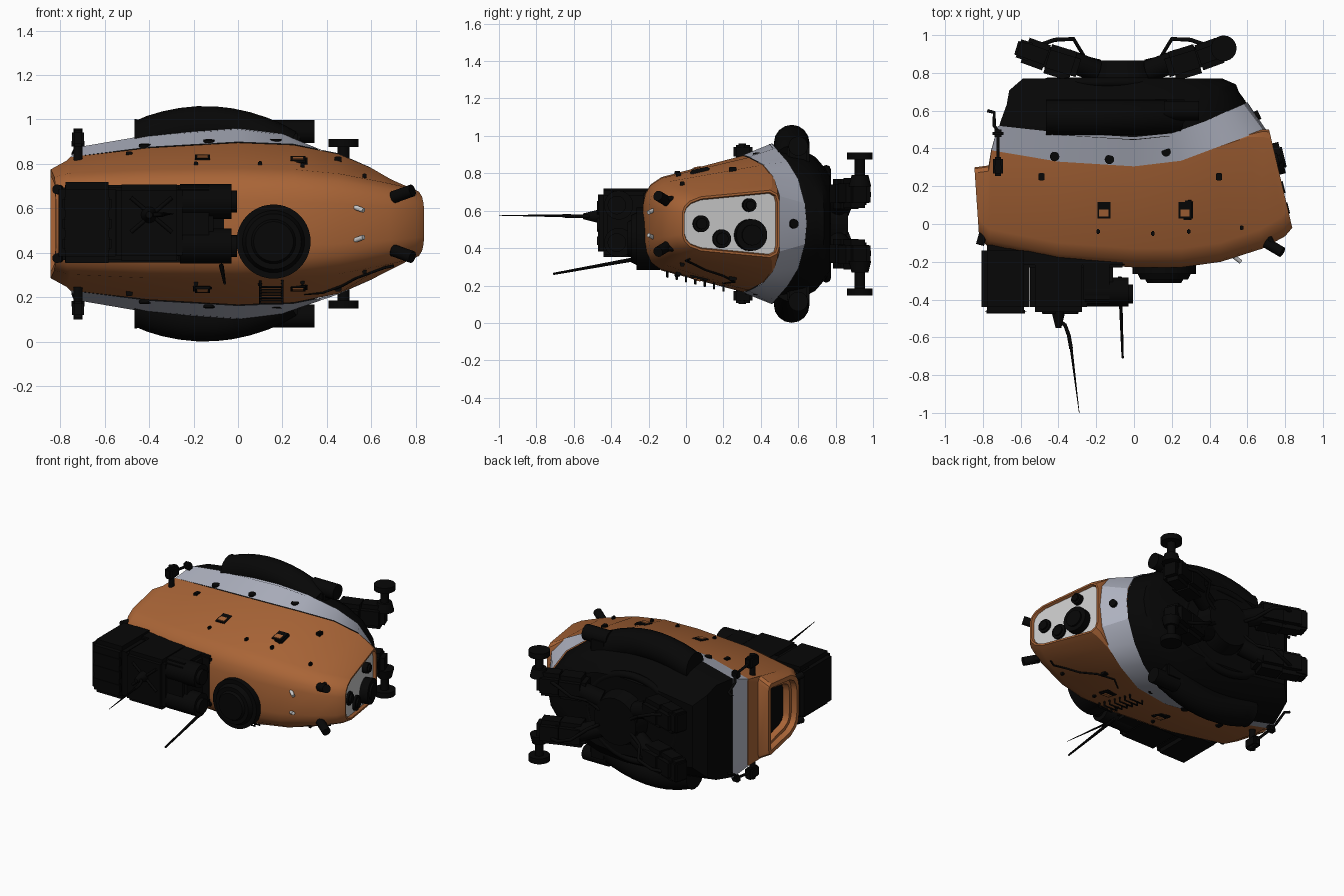
import bpy, bmesh, math
from mathutils import Vector, Matrix

if "Cube" in bpy.data.objects:
    bpy.data.objects.remove(bpy.data.objects["Cube"])

ZC = 0.53  # mirror height

def mat(name, c):
    m = bpy.data.materials.new(name)
    m.diffuse_color = (*c, 1)
    m.use_nodes = True
    m.node_tree.nodes["Principled BSDF"].inputs["Base Color"].default_value = m.diffuse_color
    return m

ORANGE = mat("orange_paint", (0.40, 0.13, 0.038))
GREY = mat("grey_paint", (0.42, 0.44, 0.52))
PALE = mat("pale_panel", (0.58, 0.58, 0.55))
DARK = mat("dark_metal", (0.002, 0.002, 0.002))

def finish(name, bm, *mats):
    bmesh.ops.recalc_face_normals(bm, faces=bm.faces)
    me = bpy.data.meshes.new(name)
    bm.to_mesh(me)
    bm.free()
    for m in mats:
        me.materials.append(m)
    ob = bpy.data.objects.new(name, me)
    bpy.context.collection.objects.link(ob)
    return ob

def box(name, loc, size, m=DARK, bevel=0.012, rot=0.0, axis='Z'):
    bm = bmesh.new()
    bmesh.ops.create_cube(bm, size=1)
    bmesh.ops.scale(bm, vec=size, verts=bm.verts)
    if bevel:
        bmesh.ops.bevel(bm, geom=bm.edges[:], offset=min(bevel, min(size) * .4), segments=2, affect='EDGES')
    bmesh.ops.transform(bm, matrix=Matrix.Translation(loc) @ Matrix.Rotation(rot, 4, axis), verts=bm.verts)
    return finish(name, bm, m)

def cyl(name, p1, p2, r1, m=DARK, r2=None, n=24):
    p1, p2 = Vector(p1), Vector(p2)
    d = p2 - p1
    bm = bmesh.new()
    bmesh.ops.create_cone(bm, cap_ends=True, segments=n, radius1=r1, radius2=r1 if r2 is None else r2, depth=d.length)
    bmesh.ops.transform(bm, matrix=Matrix.Translation((p1 + p2) / 2) @ d.to_track_quat('Z', 'Y').to_matrix().to_4x4(), verts=bm.verts)
    return finish(name, bm, m)

def tube(name, pts, r, m=DARK, res=2):
    cu = bpy.data.curves.new(name, 'CURVE')
    cu.dimensions, cu.bevel_depth, cu.bevel_resolution, cu.use_fill_caps = '3D', r, res, True
    sp = cu.splines.new('POLY')
    sp.points.add(len(pts) - 1)
    for p, co in zip(sp.points, pts):
        p.co = (*co, 1)
    sp.use_smooth = True
    cu.materials.append(m)
    ob = bpy.data.objects.new(name, cu)
    bpy.context.collection.objects.link(ob)
    return ob

def loft(bm, rings):
    vs = [[bm.verts.new(p) for p in r] for r in rings]
    n = len(vs[0])
    for a, b in zip(vs, vs[1:]):
        for i in range(n):
            bm.faces.new((a[i], a[(i + 1) % n], b[(i + 1) % n], b[i]))
    return vs

# Hull stations: x at front, x at back, front y, back y, crease half height, back half height, corner rounding
ST = [(-.82, -.845, -.07, .30, .21, .245, .03), (-.77, -.77, -.125, .31, .225, .285, .03),
      (-.755, -.755, -.13, .40, .228, .30, .01), (-.4, -.4, -.2, .34, .245, .342, .01),
      (0, 0, -.23, .315, .25, .365, .01), (.25, .25, -.23, .345, .245, .355, .01),
      (.46, .45, -.2, .42, .225, .315, .01), (.68, .6, -.13, .475, .185, .25, .015),
      (.8, .68, -.065, .5, .16, .2, .04), (.838, .715, -.02, .5, .145, .18, .05)]

def section(xf, xb, yf, yb, hc, hb, c):
    half = [(yf, .4 * hc), (yf + .012, .64 * hc), (yf + .04, .84 * hc), (yf + .1, hc),
            (yb - c, hb), (yb - c * .25, hb - c * .4), (yb, hb - c * 1.2)]
    pts = half + [(y, -h) for y, h in reversed(half)]
    return [(xf + (xb - xf) * (y - yf) / (yb - yf), y, ZC + h) for y, h in pts]

def surf_h(x, y):
    """Half height of the hull side at x, y."""
    for a, b in zip(ST, ST[1:]):
        if a[0] <= x <= b[0]:
            t = (x - a[0]) / (b[0] - a[0])
            _, _, yf, yb, hc, hb, c = [p + (q - p) * t for p, q in zip(a, b)]
            return hc + (hb - hc) * (y - yf - .1) / (yb - yf - .1 - c)
    return .25

bm = bmesh.new()
vs = loft(bm, [section(*s) for s in ST])
left, right = bm.faces.new(vs[0]), bm.faces.new(vs[-1])
bmesh.ops.recalc_face_normals(bm, faces=bm.faces)
for f, steps, mi in ((right, ((.012, 0), (.006, -.02)), 1), (left, ((.03, 0), (.008, -.035), (.025, 0), (.008, -.04)), 2)):
    for th, dp in steps:
        bmesh.ops.inset_region(bm, faces=[f], thickness=th, depth=dp)
    f.material_index = mi
finish("hull", bm, ORANGE, PALE, DARK)

# Grey collar and dark rear body
def loop(half):
    return [(x, y, ZC + h) for x, y, h in half] + [(x, y, ZC - h) for x, y, h in reversed(half[1:-1])]
low = loop([(-.755, .395, 0), (-.755, .39, .30), (-.4, .33, .345), (0, .305, .368), (.25, .335, .358),
            (.45, .41, .318), (.6, .465, .252), (.685, .495, .15), (.70, .498, 0)])
up = loop([(-.72, .52, 0), (-.72, .52, .345), (-.4, .485, .40), (0, .46, .43), (.2, .48, .405),
           (.38, .545, .33), (.5, .60, .24), (.58, .635, .11), (.60, .645, 0)])
bm = bmesh.new()
loft(bm, [low, up])
finish("grey_collar", bm, GREY)
bm = bmesh.new()
rings = [[(-.06 + (x + .06) * sx, y + (.77 - y) * t, ZC + (z - ZC) * sz) for x, y, z in up]
         for sx, sz, t in ((.99, .99, -.05), (.985, .985, .05), (.93, .95, .45), (.91, .83, .75), (.8, .62, 1))]
vs = loft(bm, rings)
bm.faces.new(vs[-1])
finish("rear_body", bm, DARK)
tube("rear_ring", [(-.12 + .34 * math.cos(a), .75, ZC + .29 * math.sin(a)) for a in [i * math.tau / 48 for i in range(49)]], .025)
cyl("rear_hub", (-.06, .72, ZC), (-.06, .865, ZC), .2, r2=.16)
box("rear_hub_block", (-.06, .8, ZC), (.32, .13, .22))
box("rear_left_block", (-.53, .68, ZC), (.22, .14, .36), bevel=.04)

# Everything mirrored above and below the middle plane
for s, tag in ((1, "upper"), (-1, "lower")):
    z = lambda h: ZC + s * h
    # Arched canister along the rear edge
    xs = [-.465, -.43, -.38, -.32, -.25, -.18, -.11, -.04, .03, .1, .17, .22]
    tube(f"{tag}_arched_canister", [(x, .565, z(.435 - .75 * (max(x, -.43) + .15) ** 2)) for x in xs], .095, res=6)
    cyl(f"{tag}_tank", (.16, .6, z(.415)), (.345, .6, z(.415)), .052)
    box(f"{tag}_tank_mount", (.22, .6, z(.36)), (.12, .12, .12))
    # Rear arms
    for k, side in ((1, "right"), (-1, "left")):
        ox = -.06
        p = [(ox + k * .14, .81, z(.1)), (ox + k * .3, .87, z(.16)), (ox + k * .52, .92, z(.18))]
        for i in range(2):
            cyl(f"{tag}_{side}_arm_{i}", p[i], p[i + 1], .058 - i * .01)
        box(f"{tag}_{side}_arm_joint", (ox + k * .33, .855, z(.16)), (.2, .16, .16), rot=k * .3, bevel=.03)
        box(f"{tag}_{side}_arm_hand", (ox + k * .46, .9, z(.165)), (.18, .14, .16), rot=k * .35, bevel=.03)
        tube(f"{tag}_{side}_arm_hose", [(ox + k * .12, .86, z(.05)), (ox + k * .2, .88, z(.1)), (ox + k * .26, .98, z(.15)), (ox + k * .36, .975, z(.19)), (ox + k * .46, .94, z(.2))], .011)
    cyl(f"{tag}_wheel_neck", (.475, .93, z(.2)), (.475, .93, z(.36)), .028)
    cyl(f"{tag}_wheel", (.475, .93, z(.345)), (.475, .93, z(.382)), .068)
    cyl(f"{tag}_wheel_base", (.475, .93, z(.2)), (.475, .93, z(.26)), .06, r2=.045)
    box(f"{tag}_left_pad", (-.58, .92, z(.17)), (.09, .1, .14), rot=-.3)
    # Left corner masts
    box(f"{tag}_mast_head", (-.72, .305, z(.385)), (.055, .1, .075))
    cyl(f"{tag}_mast", (-.72, .3, z(.25)), (-.72, .3, z(.43)), .02)
    tube(f"{tag}_mast_rod", [(-.72, .33, z(.38)), (-.72, .49, z(.36)), (-.74, .52, z(.32)), (-.74, .59, z(.28)), (-.775, .6, z(.27))], .009)
    box(f"{tag}_mast_box", (-.72, .48, z(.36)), (.06, .04, .05))
    # Side windows, studs and collar ports
    for i, x in enumerate((-.16, .27)):
        h = surf_h(x, .075)
        box(f"{tag}_window_{i}", (x, .075, z(h - .008)), (.085, .105, .03), bevel=.008, rot=s * .21, axis='X')
        box(f"{tag}_window_sill_{i}", (x, .06, z(h - .001)), (.06, .05, .02), ORANGE, .006, s * .21, 'X')
    for i, (x, y, w) in enumerate(((-.49, .25, .03), (.45, .25, .03), (-.19, -.04, .018), (.1, -.05, .018), (.29, -.04, .018), (.57, -.02, .018))):
        box(f"{tag}_stud_{i}", (x, y, z(surf_h(x, y))), (w, w * 1.4, .03), bevel=.004)
    for i, (x, y, h) in enumerate(((-.42, .36, .353), (-.13, .345, .373), (.17, .385, .375))):
        cyl(f"{tag}_collar_port_{i}", (x, y, z(h - .03)), (x, y - .003, z(h + .006)), .025, n=16)
    # Lamps at both ends of the nose
    cyl(f"{tag}_right_lamp_stem", (.7, -.04, z(.13)), (.735, -.11, z(.135)), .015, n=12)
    cyl(f"{tag}_right_lamp", (.7, -.1, z(.12)), (.785, -.15, z(.15)), .028, n=16)
    cyl(f"{tag}_left_lamp", (-.79, -.02, z(.15)), (-.815, -.11, z(.155)), .022, n=16)
    cyl(f"{tag}_pale_tube", (.525, -.17, z(.075)), (.565, -.2, z(.06)), .011, PALE, n=12)
    # Thruster canisters on the equipment pack
    cyl(f"{tag}_pack_canister", (-.26, -.36, z(.1)), (-.03, -.36, z(.1)), .078, n=20)
    cyl(f"{tag}_pack_canister_cap", (-.04, -.37, z(.1)), (-.005, -.37, z(.1)), .05, n=16)

# Collar port and instruments on the right end
cyl("collar_end_port", (.6, .55, ZC), (.664, .58, ZC), .025, n=16)
N = Vector((.97, .24, 0))
for i, (y, zz, r, out) in enumerate(((.08, .53, .045, .01), (.19, .45, .05, .012), (.34, .47, .085, .05), (.335, .63, .036, .03))):
    p = Vector((.817 - .24 * y, y, zz))
    cyl(f"instrument_{i}", p - N * .04, p + N * out, r)
    cyl(f"instrument_lens_{i}", p, p + N * (out + .012), r * .65)

# Front equipment pack
box("pack_left", (-.68, -.29, .535), (.255, .36, .365), bevel=.03)
box("pack_middle", (-.4, -.3, .535), (.3, .33, .345), bevel=.025)
box("pack_right", (-.2, -.29, .535), (.18, .26, .34), bevel=.02)
box("pack_backplate", (-.42, -.18, .53), (.74, .1, .35))
for i, zz in enumerate((.44, .53, .62)):
    box(f"pack_rib_{i}", (-.68, -.465, zz), (.22, .02, .06))
for i, a in enumerate((.7, -.7)):
    d = Vector((math.cos(a), 0, math.sin(a))) * .12
    c = Vector((-.39, -.468, .57))
    tube(f"pack_cross_{i}", [c - d, c + d], .009)

# Antennas
cyl("antenna_base", (-.4, -.45, .57), (-.4, -.55, .57), .04, r2=.015)
tube("antenna_bend", [(-.4, -.51, .57), (-.365, -.535, .57), (-.345, -.59, .57), (-.333, -.66, .573)], .01)
cyl("antenna_whip", (-.335, -.64, .573), (-.29, -1.0, .575), .008, r2=.0015, n=8)
cyl("lower_antenna", (-.075, -.28, .34), (-.06, -.71, .262), .011, r2=.006, n=8)

# Round front hatch
cyl("hatch_base", (.16, -.14, .45), (.16, -.265, .45), .167, n=40)
cyl("hatch_step", (.16, -.265, .45), (.16, -.295, .45), .14, r2=.125, n=40)
cyl("hatch_cap", (.16, -.295, .45), (.16, -.312, .45), .1, r2=.09, n=32)

# Ladder and cable on the underside
for i in range(7):
    y = -.1 + i * .05
    zz = ZC - surf_h(.15, y)
    tube(f"ladder_rung_{i}", [(.1, y, zz + .01), (.1, y, zz - .03), (.2, y, zz - .03), (.2, y, zz + .01)], .006)
tube("belly_cable", [(x, y, ZC - surf_h(x, y) - .004) for x, y in ((.3, .2), (.38, .26), (.47, .2), (.53, .1), (.6, .05), (.66, .0), (.7, .02))], .006)

bpy.ops.object.select_all(action='DESELECT')
for ob in bpy.data.objects:
    if ob.type == 'MESH':
        ob.select_set(True)
        bpy.context.view_layer.objects.active = ob
bpy.ops.object.shade_smooth_by_angle(angle=math.radians(28))
